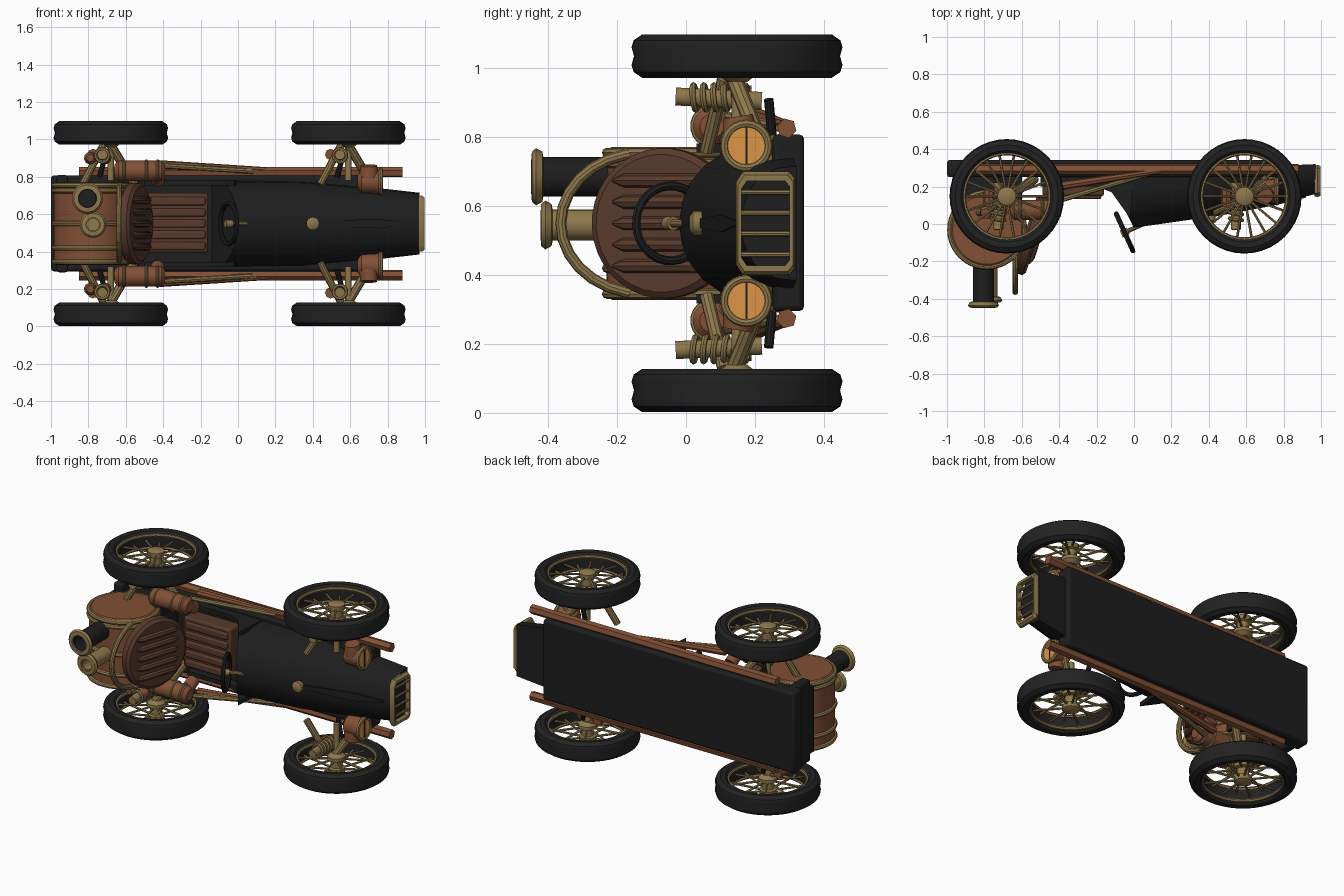
import bpy, bmesh, math
from mathutils import Vector as V

if "Cube" in bpy.data.objects:
    bpy.data.objects.remove(bpy.data.objects["Cube"])

def mat(name, r, g, b):
    m = bpy.data.materials.new(name)
    m.diffuse_color = (r, g, b, 1)
    m.use_nodes = True
    m.node_tree.nodes["Principled BSDF"].inputs["Base Color"].default_value = m.diffuse_color
    return m

BLACK = mat("black paint", .013, .013, .013)
TYRE = mat("tyre rubber", .016, .016, .016)
COPPER = mat("copper", .225, .08, .036)
BRASS = mat("brass", .27, .188, .072)
LEATHER = mat("brown leather", .097, .042, .025)
AMBER = mat("amber glass", .72, .3, .06)
ZC = .55  # the car lies on its side: nose +x, car top -y, car width along z

def mesh(name, vs, fs, m, mir=False, angle=35):
    vs = [V(v) for v in vs]
    fs = [tuple(f) for f in fs]
    if mir:  # paired part on the other side
        n = len(vs)
        vs += [V((v.x, v.y, 2 * ZC - v.z)) for v in vs]
        fs += [tuple(i + n for i in reversed(f)) for f in fs]
    me = bpy.data.meshes.new(name)
    bm = bmesh.new()
    bv = [bm.verts.new(v) for v in vs]
    for f in fs:
        bm.faces.new([bv[i] for i in f])
    bmesh.ops.recalc_face_normals(bm, faces=bm.faces)
    for f in bm.faces:
        f.smooth = True
    bm.to_mesh(me)
    bm.free()
    me.set_sharp_from_angle(angle=math.radians(angle))
    me.materials.append(m)
    o = bpy.data.objects.new(name, me)
    bpy.context.collection.objects.link(o)
    return o

def lathe(name, prof, p, axis, m, n=24, mir=False, closed=False):
    """Turn (radius, height) points round an axis; closed = ring, else capped ends."""
    a = V(axis).normalized()
    u = a.orthogonal().normalized()
    w = a.cross(u)
    vs = [V(p) + a * t + (u * math.cos(k * math.tau / n) + w * math.sin(k * math.tau / n)) * r
          for r, t in prof for k in range(n)]
    L = len(prof)
    fs = [(i * n + k, i * n + (k + 1) % n, (i + 1) % L * n + (k + 1) % n, (i + 1) % L * n + k)
          for i in range(L if closed else L - 1) for k in range(n)]
    if not closed:
        fs += [range(n - 1, -1, -1), range((L - 1) * n, L * n)]
    return mesh(name, vs, fs, m, mir)

def rod(name, p, q, r, m, n=12, mir=False, r2=None):
    d = V(q) - V(p)
    return lathe(name, [(r, 0), (r if r2 is None else r2, d.length)], p, d, m, n, mir)

def ring(name, p, axis, R, r, m, n=28, mir=False, k=8):
    prof = [(R + r * math.cos(i * math.tau / k), r * math.sin(i * math.tau / k)) for i in range(k)]
    return lathe(name, prof, p, axis, m, n, mir, True)

def loft(name, secs, m, mir=False, angle=35):
    n = len(secs[0])
    fs = [(i * n + k, i * n + (k + 1) % n, (i + 1) * n + (k + 1) % n, (i + 1) * n + k)
          for i in range(len(secs) - 1) for k in range(n)]
    fs += [range(n - 1, -1, -1), range((len(secs) - 1) * n, len(secs) * n)]
    return mesh(name, [v for s in secs for v in s], fs, m, mir, angle)

def box(name, x, y, z, m, mir=False, bevel=0):
    o = loft(name, [[(a, y[0], z[0]), (a, y[1], z[0]), (a, y[1], z[1]), (a, y[0], z[1])] for a in x], m, mir)
    if bevel:
        b = o.modifiers.new("bevel", 'BEVEL')
        b.width, b.segments = bevel, 2
    return o

# Wheels: grooved tyre, twin rim rings, spokes, hub
half = [(.225, .04), (.245, .06), (.275, .063), (.3, .046), (.306, .026)]
tyre = [(r, -t) for r, t in half] + [(.299, 0)] + half[::-1]
for tag, wx in (("rear", -.68), ("front", .59)):
    c = V((wx, .148, .065))
    lathe(tag + "_tyre", tyre, c, (0, 0, 1), TYRE, 40, True, True)
    for t in (-.04, .04):
        ring(tag + "_rim_ring", c + V((0, 0, t)), (0, 0, 1), .228, .009, BRASS, 40, True, 6)
    for k in range(18):
        a = k * math.tau / 18
        d = V((math.cos(a), math.sin(a), 0))
        t = V((0, 0, -.03 if k % 2 else .03))
        rod(tag + "_spoke", c + d * .04 + t, c + d * .228 + t * .3, .007, BRASS, 6, True)
    lathe(tag + "_hub", [(.03, -.06), (.05, -.05), (.05, -.02), (.035, -.015), (.035, .03), (.055, .035),
                         (.055, .055), (.03, .075)], c, (0, 0, 1), BRASS, 20, True)
    # Spring damper and control arms
    sx = wx - .045
    rod(tag + "_damper", (sx, -.03, .918), (sx, .22, .905), .027, BRASS, 12, True)
    for k in range(6):
        ring(tag + "_spring_coil", (sx, .025 + .03 * k, .915), (.15, 1, .1), .036, .009, BRASS, 16, True, 6)
    rod(tag + "_upper_arm", (wx - .15, .06, .76), (wx - .04, .11, .97), .02, BRASS, 10, True)
    rod(tag + "_lower_arm", (wx + .15, .24, .72), (wx, .14, .97), .024, BRASS, 10, True)
    rod(tag + "_axle", (wx, .15, .78), (wx, .15, .98), .018, BRASS, 12, True)
    rod(tag + "_link", (wx - .06, .25, .8), (wx - .03, .24, .91), .014, BLACK, 10, True)
    rod(tag + "_knuckle", (sx - .05, .09, .92), (sx - .05, .19, .92), .03, COPPER, 8, True)

# Floor tray and frame rails
box("floor_tray", (-1, .77), (.25, .343), (.295, .808), BLACK, bevel=.015)
box("tail_block", (-.97, -.91), (.13, .27), (.745, .81), BLACK, True, .012)
rod("frame_rail", (-.85, .292, .826), (.88, .292, .826), .029, COPPER, 6, True)
rod("steam_pipe", (-.42, .2, .865), (.15, .285, .838), .024, COPPER, 8, True, .014)
rod("brass_pipe", (-.42, .12, .86), (.08, .27, .83), .014, BRASS, 8, True)

# Hood: arched sections tapering to the nose, raked at the cowl
def arch(x, top, bot, hw, rake=0):
    s = [(x - rake, bot, ZC + hw)]
    for i in range(13):
        a = math.pi * i / 12
        y = bot - .06 * (bot - top) - .94 * (bot - top) * math.sin(a) ** .85
        s.append((x - rake * (y - top) / (bot - top), y, ZC + hw * math.cos(a)))
    return s + [(x - rake, bot, ZC - hw)]
loft("hood", [arch(0, -.02, .27, .232, .15), arch(.35, .03, .29, .225), arch(.75, .105, .31, .19),
              arch(.97, .16, .32, .165)], BLACK)
loft("hood_ridge", [[(x, y - .006, ZC + w), (x, y + .04, ZC + w), (x, y + .04, ZC - w), (x, y - .006, ZC - w)]
                    for x, y, w in ((.4, .04, .012), (.75, .105, .025), (.92, .147, .006))], BLACK)
lathe("filler_cap", [(.028, .0), (.035, .01), (.035, .035), (.02, .045)], (.4, .055, ZC), (0, -1, 0), BRASS, 16)
prof = [(-.5, .26), (-.5, .2), (-.2, .2), (-.12, .17), (-.02, .03), (0, .26)]
loft("cockpit_side", [[(x, y, z) for x, y in prof] for z in (.755, .782)], BLACK, True)

# Grille: chamfered brass frame with bars
def outline(x, s):
    pts = [(.145, .12), (.165, .15), (.3, .15), (.316, .13)]
    pts += [(y, -z) for y, z in pts[::-1]]
    return [(x, .23 + (y - .23) * s, ZC + z * s) for y, z in pts]
g = [outline(.965, .98), outline(.982, 1.0), outline(.998, .93), outline(.998, .82), outline(.965, .82)]
mesh("grille_frame", [v for s in g for v in s],
     [(i * 8 + k, i * 8 + (k + 1) % 8, (i + 1) % 5 * 8 + (k + 1) % 8, (i + 1) % 5 * 8 + k)
      for i in range(5) for k in range(8)], BRASS)
for k in range(4):
    z = ZC - .09 + .06 * k
    rod("grille_bar", (.983, .16, z), (.983, .3, z), .008, BRASS, 8)

# Headlamps with slit amber lens
lathe("lamp_body", [(.035, 0), (.06, .02), (.066, .12)], (.64, .175, .775), (1, 0, 0), COPPER, 24, True)
ring("lamp_rim", (.763, .175, .775), (1, 0, 0), .064, .012, BRASS, 24, True)
rod("lamp_lens", (.75, .175, .775), (.768, .175, .775), .058, AMBER, 24, True)
box("lamp_slit", (.766, .772), (.172, .178), (.722, .828), BLACK, True)
rod("lamp_bracket", (.7, .175, .775), (.7, .28, .79), .02, BRASS, 8, True)
rod("lamp_mount", (.7, .16, .8), (.7, .15, .86), .055, COPPER, 12, True, .045)

# Steering wheel and column
ax = V((-.91, -.41, 0))
sw = V((-.05, -.045, ZC))
ring("steering_wheel", sw, ax, .109, .013, BLACK, 28)
rod("steering_boss", sw + ax * .02, sw - ax * .02, .02, BRASS, 14)
rod("steering_column", sw, sw - ax * .13, .012, BRASS, 10)

# Seat pad and round leaning backrest, both ribbed
box("seat_pad", (-.49, -.16), (.15, .26), (.395, .715), LEATHER, bevel=.012)
for k in range(5):
    z = ZC - .12 + .06 * k
    box("seat_rib", (-.47, -.175), (.133, .16), (z - .022, z + .022), LEATHER, bevel=.009)
bn = V((.93, -.3, 0)).normalized()
up = V((-.3, -.93, 0)).normalized()
bc = V((-.55, -.06, ZC))
lathe("seat_back", [(.2, -.035), (.218, -.02), (.218, .02), (.2, .035)], bc, bn, LEATHER, 36)
for k in range(5):
    z = .062 * (k - 2)
    p = bc + bn * .036 + V((0, 0, z))
    lathe("back_rib", [(.004, -.15), (.02, -.115), (.02, .115), (.004, .15)], p, up, LEATHER, 8)

# Roll hoop behind the seat
path = [V((-.635, .2, ZC + .205))] + [V((-.635, -.12 - .243 * math.sin(math.pi * i / 14),
        ZC + .205 * math.cos(math.pi * i / 14))) for i in range(15)] + [V((-.635, .2, ZC - .205))]
for a, b in zip(path, path[1:]):
    e = (b - a).normalized() * .003
    rod("roll_hoop", a - e, b + e, .016, BRASS, 10)

# Boiler with bands, end rims and smoke stacks
B = (-.785, -.03)
lathe("boiler", [(.185, -.222), (.2, -.21), (.2, .21), (.185, .222)], (*B, ZC), (0, 0, 1), COPPER, 40)
for z in (.345, .42, .55, .725, .755):
    ring("boiler_band", (*B, z), (0, 0, 1), .2, .014, BRASS, 40)
box("boiler_cradle", (-.97, -.6), (.1, .26), (.34, .76), BLACK)
for tag, x, z, y, r, m in (("smoke_stack", -.805, .685, -.447, .057, BLACK), ("steam_stack", -.775, .545, -.42, .045, BRASS)):
    lathe(tag, [(r, 0), (r, .3), (r - .012, .3), (r - .012, 0)], (x, y + .01, z), (0, 1, 0), m, 24, closed=True)
    lathe(tag + "_flange", [(r - .008, -.002), (r + .016, 0), (r + .026, .012), (r + .016, .03), (r - .008, .035)],
          (x, y, z), (0, 1, 0), BRASS, 24, closed=True)
    rod(tag + "_plug", (x, y + .13, z), (x, y + .14, z), r - .005, BLACK if m == BLACK else BRASS, 20)

# Side steam cylinders
lathe("steam_cylinder", [(.035, 0), (.055, .02), (.055, .25), (.035, .27)], (-.66, .075, .832), (1, 0, 0), COPPER, 20, True)
for x in (-.61, -.49, -.43):
    ring("cylinder_band", (x, .075, .832), (1, 0, 0), .055, .008, BRASS, 20, True)
rod("cylinder_port", (-.43, .075, .832), (-.43, .17, .78), .038, COPPER, 12, True)
for x in (-.79, -.71):
    lathe("valve_cap", [(.03, 0), (.034, .02), (.02, .05)], (x, .08, .9), (0, -1, 0), COPPER, 10, True)
